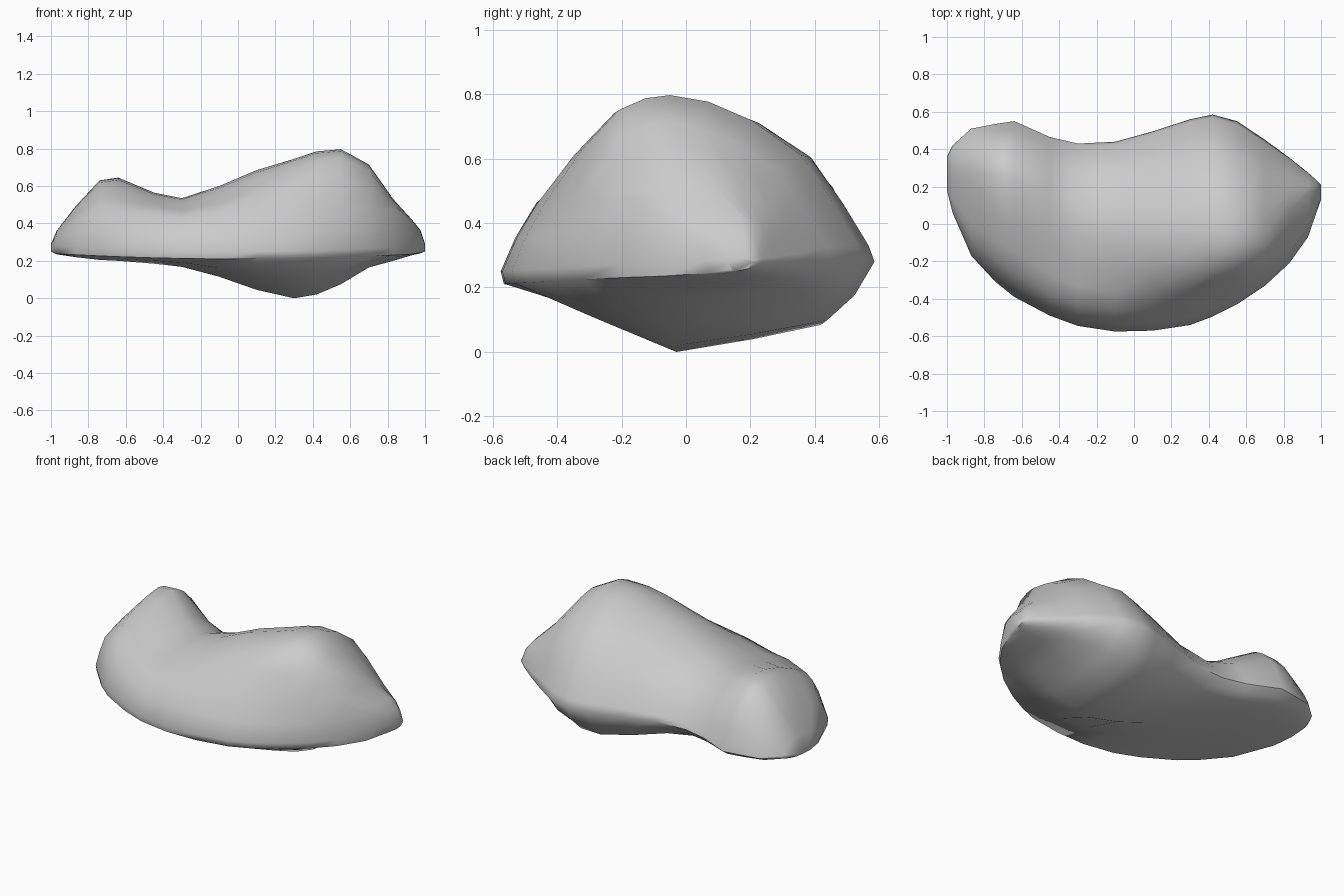
import bpy, bmesh, math

# Stations along x: x, front y, back y, top z, ridge y, bottom z
STATIONS = [
    (-1.00, 0.18, 0.36, 0.29, 0.28, 0.250),
    (-0.97, 0.06, 0.42, 0.36, 0.28, 0.235),
    (-0.87, -0.17, 0.51, 0.49, 0.28, 0.220),
    (-0.74, -0.31, 0.535, 0.63, 0.27, 0.205),
    (-0.64, -0.39, 0.55, 0.645, 0.25, 0.200),
    (-0.45, -0.49, 0.465, 0.565, 0.11, 0.185),
    (-0.30, -0.545, 0.43, 0.535, 0.02, 0.168),
    (-0.10, -0.575, 0.44, 0.60, -0.03, 0.115),
    (0.10, -0.57, 0.495, 0.685, -0.03, 0.045),
    (0.30, -0.54, 0.56, 0.745, -0.03, 0.000),
    (0.42, -0.495, 0.585, 0.785, -0.03, 0.020),
    (0.55, -0.43, 0.55, 0.797, -0.05, 0.075),
    (0.70, -0.33, 0.45, 0.715, -0.06, 0.165),
    (0.83, -0.21, 0.355, 0.53, 0.07, 0.200),
    (0.93, -0.07, 0.275, 0.42, 0.17, 0.230),
    (0.975, 0.06, 0.235, 0.365, 0.18, 0.240),
    (1.00, 0.13, 0.21, 0.29, 0.18, 0.250),
]


def lerp(a, b, t):
    return a + (b - a) * t


def section(x, yf, yb, zt, yp, zb):
    """Closed cross-section: front rim, front wall, ridge, back, underside."""
    full = min(max((x + 0.1) / 0.4, 0), 1)     # right half has a fuller shoulder
    zf = max(0.21 + 0.03 * x * x, zb + 0.005)
    rim = min(zf + 0.04, zt - 0.01)
    zr = min(0.28, zt - 0.005)
    keel = min(yp, 0.1)
    keel = max(keel, yf + 0.02)
    yw = lerp(yf, yp, 0.2)
    zw = rim + min(0.21, lerp(0.65, 0.8, full) * (zt - rim))
    pts = [(yf + 0.01, zf), (yf, rim)]
    pts.append((lerp(yf, yw, 0.42), lerp(rim, zw, 0.5)))
    pts.append((yw, zw))
    pts += [(lerp(yw, yp, t), lerp(zw, zt, h + full * e))
            for t, h, e in ((0.22, 0.34, 0.18), (0.48, 0.69, 0.17),
                            (0.75, 0.93, 0.04), (1, 1, 0))]
    pts += [(lerp(yp, yb, t), lerp(zt, zr, d))
            for t, d in ((0.2, 0.04), (0.42, 0.15), (0.68, 0.36),
                         (0.84, 0.64), (0.97, 0.9), (1, 1))]
    pts += [(lerp(keel, yb, t), lerp(zb, zr, d))
            for t, d in ((0.9, 0.6), (0.76, 0.3), (0.4, 0.14), (0, 0))]
    pts.append((lerp(keel, yf, 0.5), lerp(zb, zf, 0.5)))
    return [(x, y, z) for y, z in pts]


# Loft the bean-shaped rock through all stations
bm = bmesh.new()
rings = [[bm.verts.new(p) for p in section(*s)] for s in STATIONS]
n = len(rings[0])
for a, b in zip(rings, rings[1:]):
    for i in range(n):
        j = (i + 1) % n
        bm.faces.new((a[i], a[j], b[j], b[i]))
bm.faces.new(rings[0])
bm.faces.new(rings[-1][::-1])
bmesh.ops.recalc_face_normals(bm, faces=bm.faces)

mesh = bpy.data.meshes.new("rock")
bm.to_mesh(mesh)
bm.free()
rock = bpy.data.objects.new("rock", mesh)
bpy.context.collection.objects.link(rock)

# Smooth shading
bpy.context.view_layer.objects.active = rock
rock.select_set(True)
bpy.ops.object.shade_smooth_by_angle(angle=math.radians(60))
